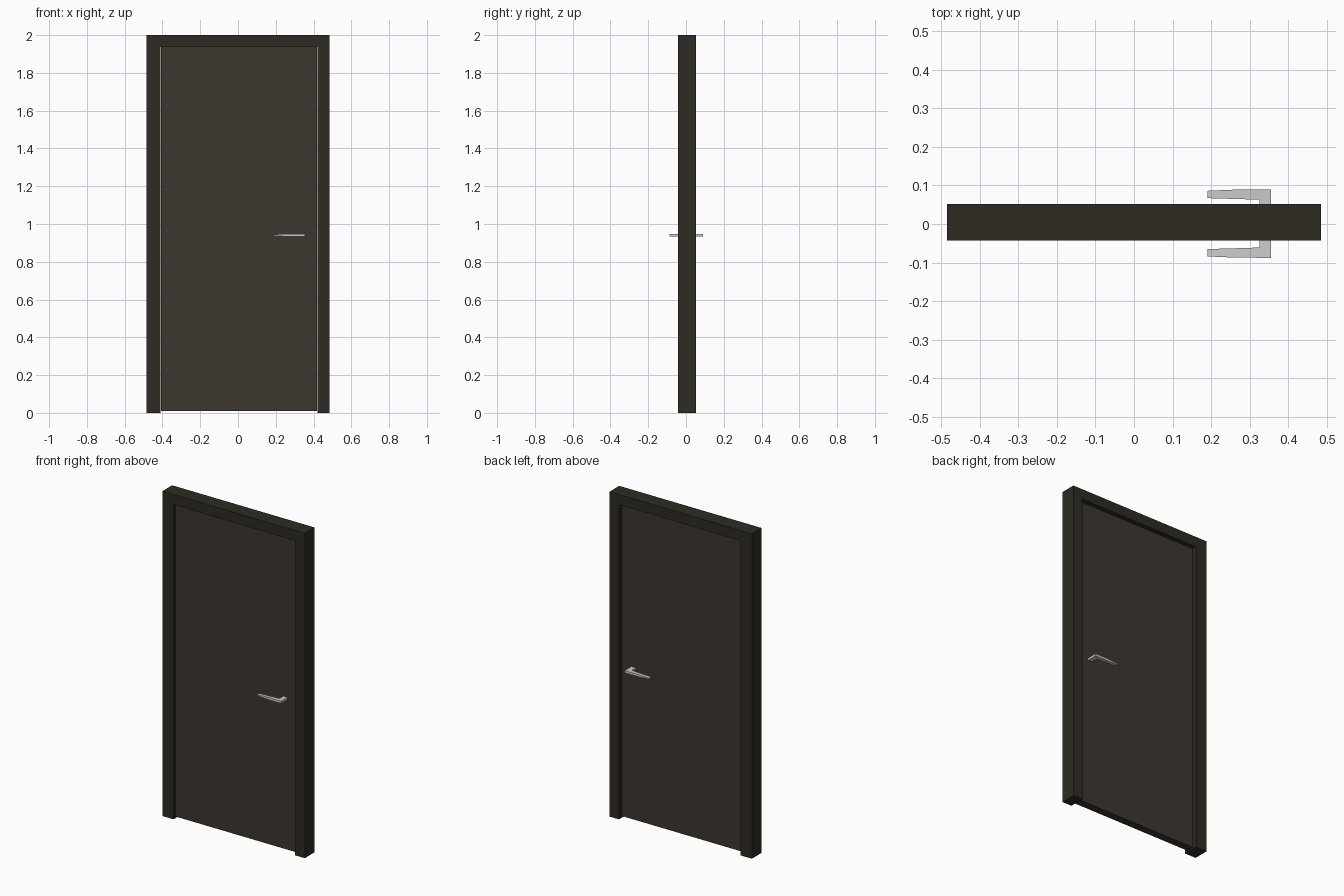
import bpy, bmesh

if "Cube" in bpy.data.objects:
    bpy.data.objects.remove(bpy.data.objects["Cube"])


def material(name, rgb):
    m = bpy.data.materials.new(name)
    m.diffuse_color = (*rgb, 1)
    m.use_nodes = True
    m.node_tree.nodes["Principled BSDF"].inputs["Base Color"].default_value = m.diffuse_color
    return m


def add_object(name, bm, mat=None):
    bmesh.ops.recalc_face_normals(bm, faces=bm.faces)
    mesh = bpy.data.meshes.new(name)
    bm.to_mesh(mesh)
    bm.free()
    obj = bpy.data.objects.new(name, mesh)
    bpy.context.collection.objects.link(obj)
    if mat:
        mesh.materials.append(mat)
    return obj


def extrude_outline(points, offset):
    """Closed outline of 3D points, extruded into a solid along offset."""
    bm = bmesh.new()
    face = bm.faces.new([bm.verts.new(p) for p in points])
    ext = bmesh.ops.extrude_face_region(bm, geom=[face], use_keep_orig=True)
    verts = [g for g in ext["geom"] if isinstance(g, bmesh.types.BMVert)]
    bmesh.ops.translate(bm, verts=verts, vec=offset)
    return bm


frame_mat = material("dark_frame", (0.026, 0.024, 0.016))
door_mat = material("dark_wood", (0.045, 0.037, 0.028))

LEFT, RIGHT, TOP = -0.409, 0.420, 1.937   # frame opening
HALF, HEIGHT = 0.485, 2.0

# Frame: two jambs and header as one U-shaped profile
u_shape = [(-HALF, 0), (LEFT, 0), (LEFT, TOP), (RIGHT, TOP),
           (RIGHT, 0), (HALF, 0), (HALF, HEIGHT), (-HALF, HEIGHT)]
add_object("door_frame",
           extrude_outline([(x, -0.043, z) for x, z in u_shape], (0, 0.095, 0)),
           frame_mat)

# Door leaf: recessed slab, slightly clear of the floor
gap = 0.001
leaf = [(LEFT + gap, 0.01), (RIGHT - gap, 0.01),
        (RIGHT - gap, TOP - gap), (LEFT + gap, TOP - gap)]
add_object("door_leaf",
           extrude_outline([(x, -0.024, z) for x, z in leaf], (0, 0.048, 0)),
           door_mat)

# Lever handles: L-shaped plan, thinning towards the tip, one per side
HANDLE_Z, THICK = 0.941, 0.014
lever = [(0.325, 0.02), (0.355, 0.02), (0.355, 0.0885), (0.325, 0.0885),
         (0.262, 0.088), (0.19, 0.085), (0.19, 0.066), (0.325, 0.062)]
for name, side in (("front_handle", -1), ("back_handle", 1)):
    pts = [(x, side * y + 0.001, HANDLE_Z - THICK / 2) for x, y in lever]
    bm = extrude_outline(pts, (0, 0, THICK))
    for v in bm.verts:
        if v.co.x < 0.2:
            v.co.z = HANDLE_Z + (v.co.z - HANDLE_Z) * 0.5
    add_object(name, bm)
